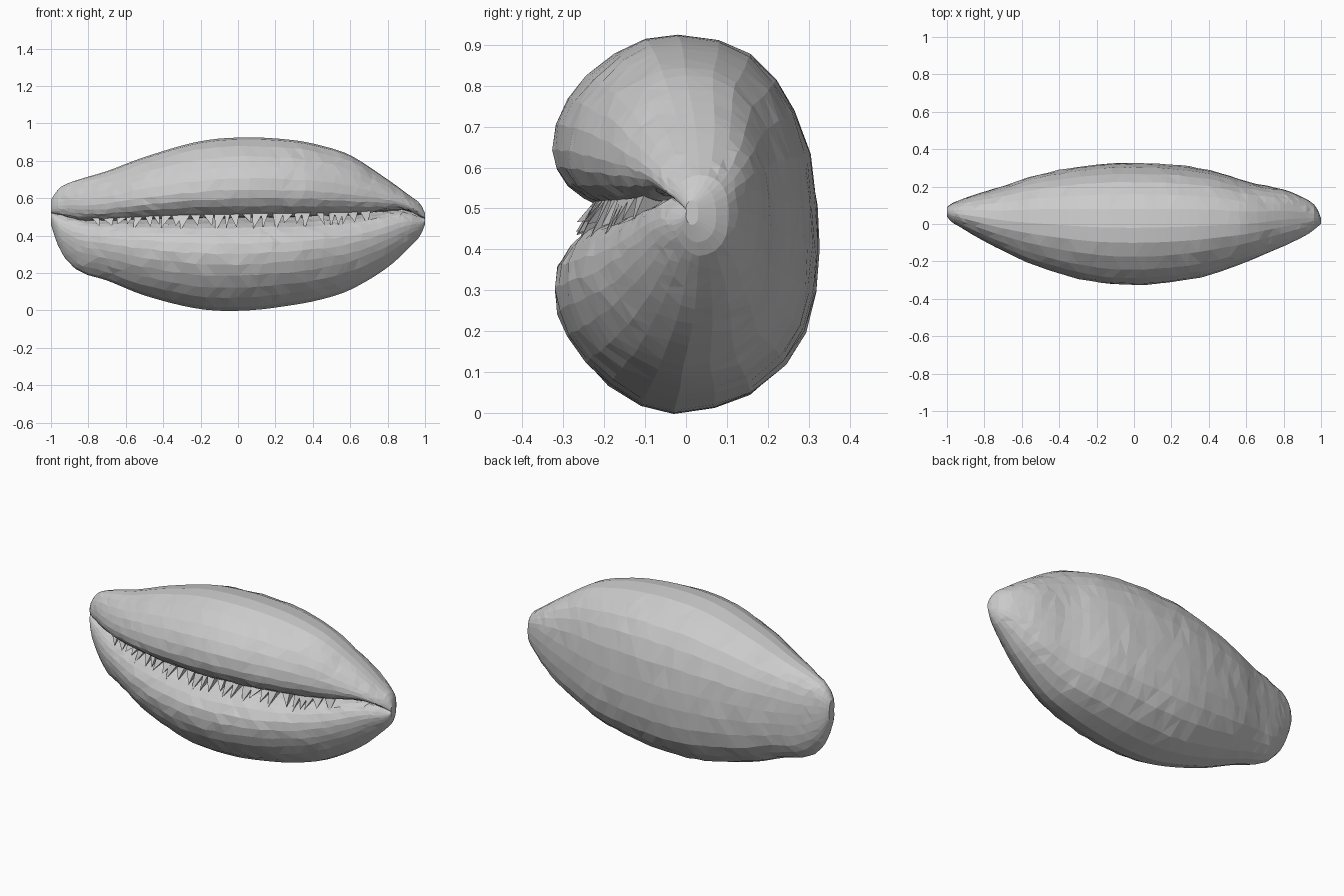
import bpy, bmesh, math, random

if "Cube" in bpy.data.objects:
    bpy.data.objects.remove(bpy.data.objects["Cube"])
random.seed(4)

# stations along the length: x, top z, bottom z, front y, back y
STATIONS = [
    (-1.0, .59, .46, .04, .09), (-.975, .63, .38, .01, .11), (-.94, .665, .30, -.01, .125),
    (-.85, .70, .21, -.065, .16), (-.7, .745, .16, -.145, .205), (-.5, .82, .08, -.235, .27),
    (-.2, .905, .007, -.315, .32), (.05, .925, .0, -.328, .328), (.3, .91, .03, -.30, .31),
    (.45, .88, .06, -.26, .28), (.6, .83, .11, -.205, .23), (.8, .70, .23, -.12, .185),
    (.93, .605, .35, -.055, .13), (.975, .57, .40, -.02, .09), (1.0, .52, .46, .0, .03)]
# height of the slit along the length
SLIT = [(-1.0, .52), (-.8, .48), (-.4, .485), (0, .49), (.6, .505), (.88, .535), (1.0, .49)]
# middle cross-section (y, z), starting in the slit and going over the top
SECTION = [
    (-.09, .505), (-.17, .51), (-.215, .52), (-.25, .535), (-.29, .565), (-.318, .605), (-.328, .65),
    (-.318, .71), (-.29, .77), (-.245, .825), (-.175, .88), (-.1, .915), (-.02, .925), (.08, .912),
    (.16, .875), (.225, .815), (.27, .74), (.305, .64), (.322, .52), (.328, .41), (.32, .3),
    (.295, .2), (.245, .12), (.16, .05), (.07, .015), (-.03, 0), (-.11, .02), (-.19, .07),
    (-.245, .125), (-.29, .19), (-.315, .25), (-.325, .31), (-.315, .365), (-.285, .415),
    (-.25, .45), (-.2, .475), (-.14, .49)]


def sample(table, x):
    """Smooth interpolation of a table whose first column is x."""
    i = 0
    while i < len(table) - 2 and x > table[i + 1][0]:
        i += 1
    a, b = table[i], table[i + 1]
    p, q = table[max(i - 1, 0)], table[min(i + 2, len(table) - 1)]
    h = b[0] - a[0]
    t = (x - a[0]) / h
    out = []
    for k in range(1, len(a)):
        m0 = (b[k] - p[k]) / (b[0] - p[0]) * h
        m1 = (q[k] - a[k]) / (q[0] - a[0]) * h
        out.append((2*t**3 - 3*t**2 + 1)*a[k] + (t**3 - 2*t**2 + t)*m0
                   + (3*t**2 - 2*t**3)*b[k] + (t**3 - t**2)*m1)
    return out


def place(x, y, z):
    """Fit a point of the middle cross-section to station x."""
    top, bottom, front, back = sample(STATIONS, x)
    slit = sample(SLIT, x)[0]
    v = (z - .5) / (.425 if z > .5 else .5)
    zz = slit + v * ((top - slit) if v > 0 else (slit - bottom))
    return (x, (front + back) / 2 + y / .328 * (back - front) / 2, zz)


def finish(bm, name):
    bmesh.ops.recalc_face_normals(bm, faces=bm.faces)
    mesh = bpy.data.meshes.new(name)
    bm.to_mesh(mesh)
    bm.free()
    bpy.context.collection.objects.link(bpy.data.objects.new(name, mesh))


# shell body: lofted rings with a slight faceted irregularity
bm = bmesh.new()
N = 46
rings = []
for i in range(N + 1):
    u = -1 + 2 * i / N
    x = .35 * u + .65 * math.sin(u * math.pi / 2)
    ring = []
    for y, z in SECTION:
        jx = random.uniform(-.012, .012) if 2 < i < N - 2 else 0
        px, py, pz = place(x + jx, y, z)
        j = .004 if 2 < i < N - 2 and .03 < z < .9 else 0
        ring.append(bm.verts.new((px, py * (1 - random.uniform(0, j * 5)), pz + random.uniform(-j, j))))
    rings.append(ring)
n = len(SECTION)
for a, b in zip(rings, rings[1:]):
    for k in range(n):
        bm.faces.new((a[k], a[(k + 1) % n], b[(k + 1) % n], b[k]))
bm.faces.new(rings[0])
bm.faces.new(rings[-1][::-1])
bmesh.ops.triangulate(bm, faces=bm.faces)
finish(bm, "shell")

# jagged teeth hanging from the upper lip over the lower lip
bm = bmesh.new()
x = -.76
while x < .72:
    w = random.uniform(.015, .03)
    drop = random.uniform(.40, .455)
    lean = random.uniform(-.03, .03)
    pts = [place(x - w, -.225, .525), place(x + w, -.225, .525), place(x, -.12, .5),
           place(x + lean, -.268, drop + .02)]
    a, b, c, d = [bm.verts.new(p) for p in pts]
    for f in ((a, b, d), (b, c, d), (c, a, d), (a, c, b)):
        bm.faces.new(f)
    x += random.uniform(.035, .075)
finish(bm, "slit_teeth")
